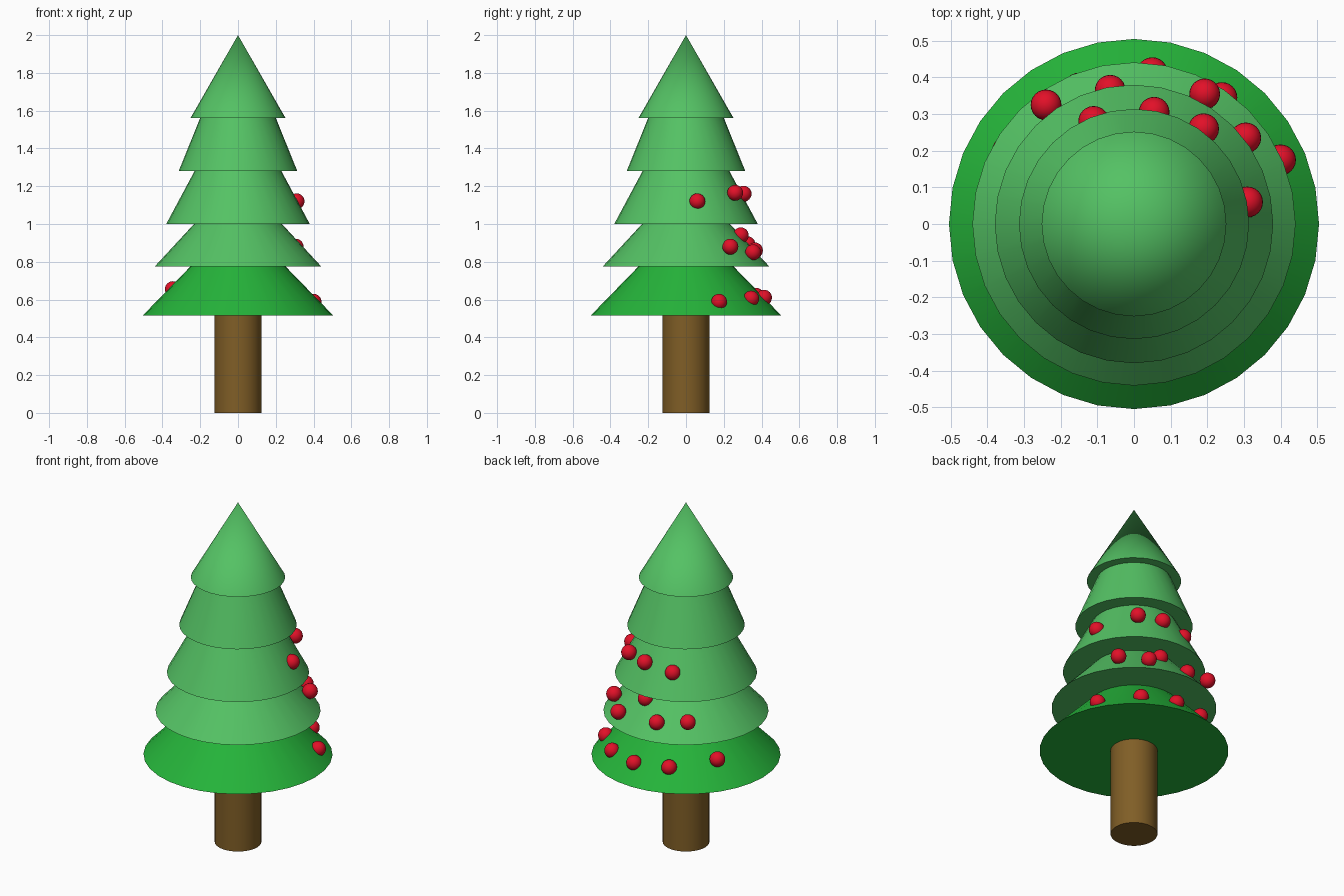
import bpy, math

if "Cube" in bpy.data.objects:
    bpy.data.objects.remove(bpy.data.objects["Cube"])


def material(name, rgb):
    """Flat material from 0-255 sRGB."""
    def lin(c):
        c /= 255
        return c / 12.92 if c <= 0.04045 else ((c + 0.055) / 1.055) ** 2.4
    m = bpy.data.materials.new(name)
    m.diffuse_color = (*[lin(c) for c in rgb], 1)
    m.use_nodes = True
    m.node_tree.nodes["Principled BSDF"].inputs["Base Color"].default_value = m.diffuse_color
    return m


trunk_brown = material("trunk_brown", (128, 94, 38))
deep_green = material("deep_green", (37, 180, 58))
light_green = material("light_green", (84, 194, 100))
bauble_red = material("bauble_red", (226, 16, 40))


def frustum(name, r1, r2, z1, z2, mat):
    bpy.ops.mesh.primitive_cone_add(vertices=32, radius1=r1, radius2=r2,
                                    depth=z2 - z1, location=(0, 0, (z1 + z2) / 2))
    ob = bpy.context.object
    ob.name = name
    ob.data.materials.append(mat)
    bpy.ops.object.shade_smooth_by_angle(angle=math.radians(30))


# Trunk
frustum("trunk", 0.125, 0.125, 0, 0.53, trunk_brown)

# Foliage tiers: base radius, top radius, base height, top height
tiers = [(0.505, 0.25, 0.515, 0.777),
         (0.441, 0.231, 0.775, 1.002),
         (0.38, 0.229, 1.0, 1.282),
         (0.314, 0.2, 1.28, 1.562),
         (0.252, 0, 1.56, 2.0)]
for i, (r1, r2, z1, z2) in enumerate(tiers):
    frustum(f"foliage_tier_{i + 1}", r1, r2, z1, z2,
            deep_green if i == 0 else light_green)

# Baubles on the three lower tiers, back and right side
baubles = [(0.31, 0.06, 1.12), (0.19, 0.26, 1.165), (0.055, 0.305, 1.16), (-0.11, 0.28, 1.133),
           (0.305, 0.235, 0.88), (0.193, 0.355, 0.85), (0.06, 0.29, 0.94),
           (-0.065, 0.365, 0.86), (-0.24, 0.325, 0.893),
           (0.4, 0.175, 0.588), (0.24, 0.345, 0.605), (0.05, 0.413, 0.61),
           (-0.15, 0.371, 0.62), (-0.345, 0.2, 0.655)]
for i, p in enumerate(baubles):
    bpy.ops.mesh.primitive_uv_sphere_add(segments=24, ring_count=12, radius=0.042, location=p)
    ob = bpy.context.object
    ob.name = f"bauble_{i + 1}"
    ob.data.materials.append(bauble_red)
    bpy.ops.object.shade_smooth()
